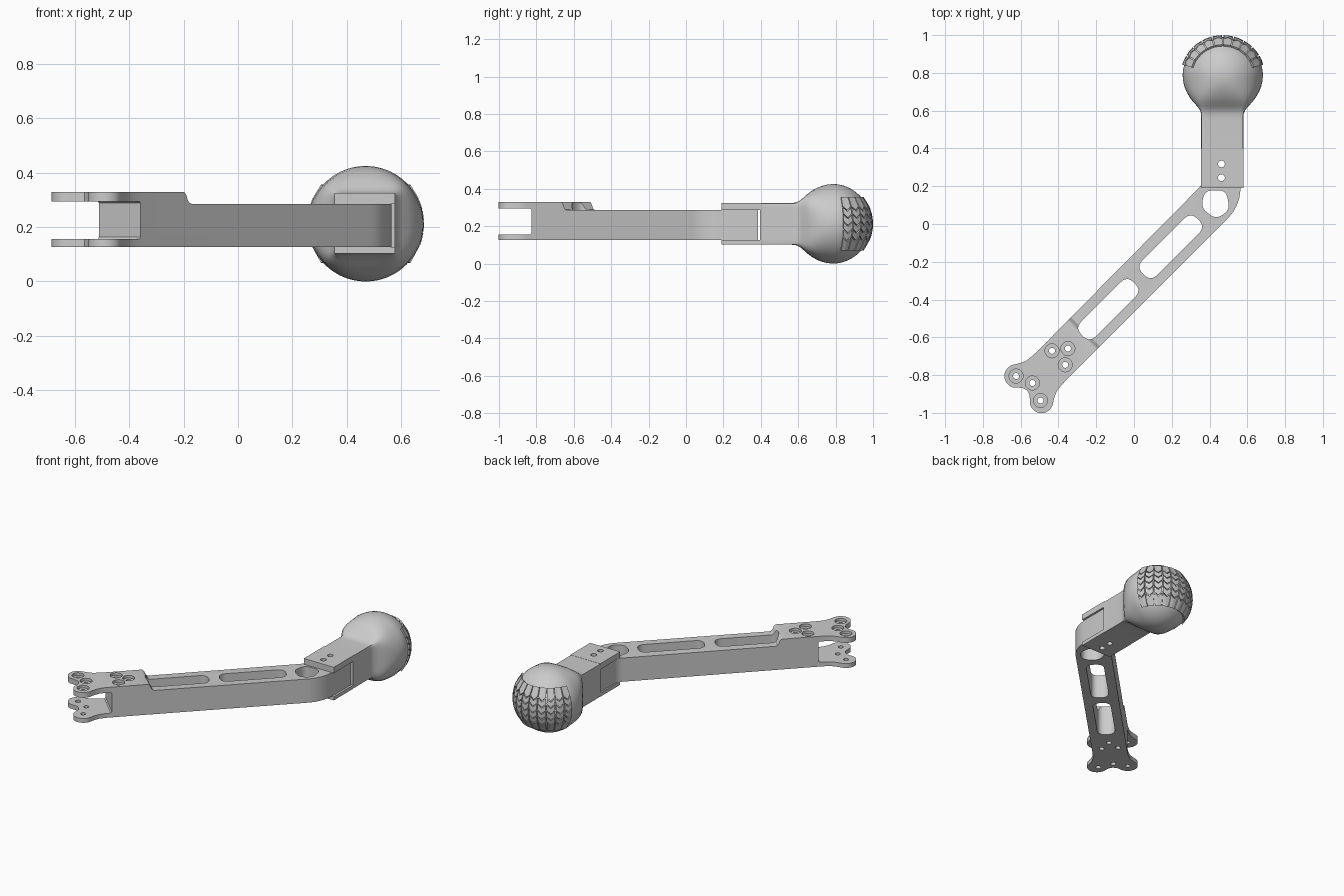
import bpy, math
from mathutils import Vector

if "Cube" in bpy.data.objects:
    bpy.data.objects.remove(bpy.data.objects["Cube"])

R2 = math.sqrt(0.5)
CX, CY, CZ = 0.47, 0.785, 0.2125      # foot ball centre


def P(s, t):
    """Diagonal arm coordinates (along, across) to world x, y."""
    return ((s - t) * R2, -0.315 + (s + t) * R2)


def mesh(name, verts, faces):
    me = bpy.data.meshes.new(name)
    me.from_pydata([tuple(v) for v in verts], [], faces)
    ob = bpy.data.objects.new(name, me)
    bpy.context.collection.objects.link(ob)
    bpy.ops.object.select_all(action='DESELECT')
    ob.select_set(True)
    bpy.context.view_layer.objects.active = ob
    bpy.ops.object.mode_set(mode='EDIT')
    bpy.ops.mesh.select_all(action='SELECT')
    bpy.ops.mesh.normals_make_consistent(inside=False)
    bpy.ops.object.mode_set(mode='OBJECT')
    return ob


def prism(name, pts, a, b, f=lambda u, v, w: (u, v, w)):
    n = len(pts)
    verts = [f(u, v, w) for w in (a, b) for u, v in pts]
    faces = [list(range(n))[::-1], list(range(n, 2 * n))]
    faces += [[i, (i + 1) % n, n + (i + 1) % n, n + i] for i in range(n)]
    return mesh(name, verts, faces)


def circle(c, r, n=28):
    return [(c[0] + r * math.cos(2 * math.pi * i / n),
             c[1] + r * math.sin(2 * math.pi * i / n)) for i in range(n)]


def rounded(pts, d, n=7):
    """Round every corner of a polygon, starting d before each corner."""
    out = []
    for i, c in enumerate(pts):
        c = Vector(c)
        a, b = Vector(pts[i - 1]) - c, Vector(pts[(i + 1) % len(pts)]) - c
        p = c + a.normalized() * min(d, a.length * 0.48)
        q = c + b.normalized() * min(d, b.length * 0.48)
        for k in range(n + 1):
            u = k / n
            out.append(tuple(p * (1 - u) ** 2 + c * 2 * u * (1 - u) + q * u * u))
    return out


def cut(ob, cutter, keep=False):
    cutter.hide_render = True
    m = ob.modifiers.new("cut", 'BOOLEAN')
    m.operation, m.solver, m.object = 'DIFFERENCE', 'EXACT', cutter
    bpy.context.view_layer.objects.active = ob
    bpy.ops.object.modifier_apply(modifier=m.name)
    if not keep:
        bpy.data.objects.remove(cutter)


def smooth(ob, angle=30):
    bpy.ops.object.select_all(action='DESELECT')
    ob.select_set(True)
    bpy.context.view_layer.objects.active = ob
    bpy.ops.object.shade_smooth_by_angle(angle=math.radians(angle))


# leg arm outline: forked hip end, straight diagonal, bend into the ankle
half = [(-0.60, 0.108), (-0.655, 0.109), (-0.695, 0.115), (-0.728, 0.130)]
for i in range(15):
    a = math.radians(60 + 175 * i / 14)
    half.append((-0.788 + 0.062 * math.cos(a), 0.095 + 0.062 * math.sin(a)))
half.append((-0.808, 0.025))
hip = half + [(-0.80, 0)] + [(s, -t) for s, t in reversed(half)]
bend = [(0.485, 0.018), (0.505, 0.038), (0.526, 0.065), (0.545, 0.10), (0.558, 0.14),
        (0.565, 0.19), (0.565, 0.385), (0.365, 0.385), (0.365, 0.24),
        (0.36, 0.215), (0.347, 0.195), (0.33, 0.177)]
arm = prism("leg_arm", [P(*p) for p in hip] + bend, 0.127, 0.33)

# lower the deck past the hip with an S-shaped step
step = [(-0.395, 0.40), (-0.395, 0.331), (-0.385, 0.327), (-0.377, 0.318), (-0.370, 0.300),
        (-0.362, 0.290), (-0.350, 0.286), (1.0, 0.286), (1.0, 0.40)]
cut(arm, prism("step_cutter", step, -0.5, 0.5, lambda s, z, t: (*P(s, t), z)))

# fork gap between the two hip plates
gap = [(-1.2, 0.156), (-0.622, 0.156), (-0.615, 0.163), (-0.615, 0.288),
       (-0.622, 0.295), (-1.2, 0.295)]
cut(arm, prism("gap_cutter", gap, -0.4, 0.4, lambda s, z, t: (*P(s, t), z)))

# lightening slots and the rounded opening at the bend
for s0, s1 in ((-0.388, 0.003), (0.070, 0.480)):
    slot = [(s0, -0.055), (s1, -0.055), (s1, 0.055), (s0, 0.055)]
    cut(arm, prism("slot_cutter", [P(*p) for p in rounded(slot, 0.05)], 0, 0.5))
opening = [(0.355, 0.085), (0.375, 0.178), (0.487, 0.178), (0.508, 0.075), (0.435, 0.025)]
cut(arm, prism("opening_cutter", rounded(opening, 0.04), 0, 0.5))

# counterbored screw holes in the hip
for s, t in ((-0.788, 0.095), (-0.788, -0.088), (-0.753, 0.008),
             (-0.559, 0.055), (-0.562, -0.047), (-0.491, 0.004)):
    c = P(s, t)
    cut(arm, prism("hole_cutter", circle(c, 0.016, 20), 0, 0.5))
    cut(arm, prism("bore_cutter", circle(c, 0.037), 0.312, 0.5))

# ankle sleeve plates above and below the arm, bolted through
plates = []
for name, z0, z1 in (("sleeve_top_plate", 0.286, 0.325), ("sleeve_bottom_plate", 0.103, 0.127)):
    rect = [(CX - 0.1145, 0.19), (CX + 0.1085, 0.19), (CX + 0.1085, 0.40), (CX - 0.1145, 0.40)]
    plates.append(prism(name, rect, z0, z1))
for y in (0.245, 0.318):
    bolt = prism("bolt_cutter", circle((0.463, y), 0.018, 20), 0, 0.5)
    for ob in plates:
        cut(ob, bolt, keep=True)
    cut(arm, bolt)

# ankle and ball foot: a square section lofted into a round ball
# stations: y, half size, squareness, x offset
stations = [(0.395, 0.1115, 40, -0.003), (0.56, 0.1115, 40, -0.003), (0.585, 0.113, 24, -0.002),
            (0.605, 0.121, 12, -0.001), (0.625, 0.137, 7, 0), (0.645, 0.156, 4.4, 0),
            (0.67, 0.175, 3.2, 0), (0.70, 0.192, 2.5, 0), (0.73, 0.204, 2.15, 0),
            (0.757, 0.210, 2, 0), (CY, 0.2125, 2, 0)]
for i in range(1, 16):
    a = math.pi / 2 * i / 16
    stations.append((CY + 0.204 * math.sin(a), 0.2125 * math.cos(a), 2, 0))
N = 96
verts, faces = [], []
for y, h, p, dx in stations:
    for k in range(N):
        c, s = math.cos(2 * math.pi * k / N), math.sin(2 * math.pi * k / N)
        r = h * (abs(c) ** p + abs(s) ** p) ** (-1 / p)
        verts.append((CX + dx + r * c, y, CZ + r * s))
for j in range(len(stations) - 1):
    faces += [[j * N + k, j * N + (k + 1) % N, (j + 1) * N + (k + 1) % N, (j + 1) * N + k]
              for k in range(N)]
last = (len(stations) - 1) * N
verts.append((CX, CY + 0.204, CZ))
faces += [[last + k, last + (k + 1) % N, len(verts) - 1] for k in range(N)]
faces.append(list(range(N)))
foot = mesh("ball_foot", verts, faces)

# chevron tread blocks wrapped on the back of the ball
verts, faces = [], []


def on_ball(lon, lat, h):
    lon, lat = math.radians(lon), math.radians(lat)
    return (CX + (0.2125 + h) * math.sin(lon) * math.cos(lat),
            CY + (0.204 + h) * math.cos(lon) * math.cos(lat),
            CZ + (0.2125 + h) * math.sin(lat))


def block(cols):
    """cols: three (longitude, low latitude, high latitude) edges."""
    b = len(verts)
    for h in (-0.008, 0.011):
        for lon, lo, hi in cols:
            verts.extend((on_ball(lon, lo, h), on_ball(lon, hi, h)))
    for o in (0, 6):
        faces.extend([[b + o + k for k in q] for q in ((0, 2, 3, 1), (2, 4, 5, 3))])
    rim = (0, 2, 4, 5, 3, 1)
    for k in range(6):
        u, v = rim[k], rim[(k + 1) % 6]
        faces.append([b + u, b + v, b + v + 6, b + u + 6])


COLS, PITCH = 10, 15.0
for i in range(COLS):
    l0 = -75 + PITCH * i
    lons = (l0 + 0.8, l0 + PITCH / 2, l0 + PITCH - 0.8)
    zig = (2.8, -2.8, 2.8)
    for row in range(4):
        mid = -15.75 + 10.5 * row
        block([(lo, mid - 4.3 + z, mid + 4.3 + z) for lo, z in zip(lons, zig)])
    block([(lo, 22.0 + z, 40) for lo, z in zip(lons, zig)])
    block([(lo, -40, -22.0 + z) for lo, z in zip(lons, zig)])
mesh("tread_blocks", verts, faces)

for ob in [arm, foot] + plates:
    smooth(ob)
